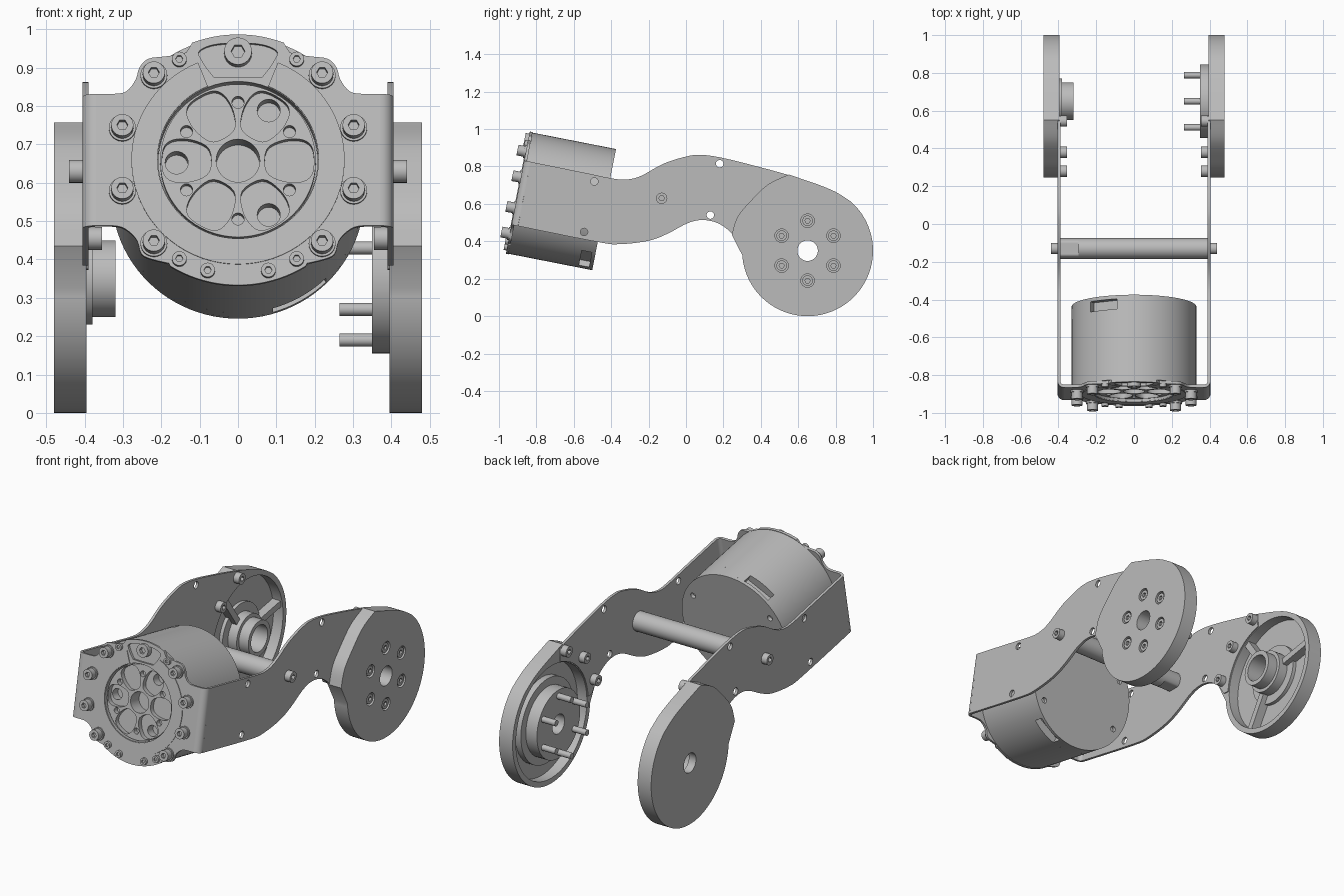
import bpy, bmesh
from math import sin, cos, pi, radians
from mathutils import Matrix, Vector

if "Cube" in bpy.data.objects:
    bpy.data.objects.remove(bpy.data.objects["Cube"], do_unlink=True)

metal = bpy.data.materials.new("grey metal")
metal.use_nodes = True
GREY = (0.5, 0.5, 0.5, 1)
metal.diffuse_color = GREY
metal.node_tree.nodes["Principled BSDF"].inputs["Base Color"].default_value = GREY

# Drawing frames: SIDE draws (y, z) and extrudes x; FRONT draws the tilted motor
# face and extrudes forward; BEND draws (across, backward) and extrudes up the face
SIDE = Matrix(((0, 0, 1, 0), (1, 0, 0, 0), (0, 1, 0, 0), (0, 0, 0, 1)))
BEND = Matrix.Translation((0, -0.899, 0.66)) @ Matrix.Rotation(radians(-11.1), 4, 'X')
FRONT = BEND @ Matrix.Rotation(pi / 2, 4, 'X')
parts = []


def slab(name, loops, d0, d1, frame):
    """Extrude an outline (first loop) with holes (other loops) from d0 to d1."""
    cu = bpy.data.curves.new(name, 'CURVE')
    cu.dimensions, cu.fill_mode = '2D', 'BOTH'
    cu.extrude = abs(d1 - d0) / 2
    for loop in loops:
        sp = cu.splines.new('POLY')
        sp.points.add(len(loop) - 1)
        for p, (x, y) in zip(sp.points, loop):
            p.co = (x, y, 0, 1)
        sp.use_cyclic_u = True
    tmp = bpy.data.objects.new(name, cu)
    bpy.context.collection.objects.link(tmp)
    dg = bpy.context.evaluated_depsgraph_get()
    me = bpy.data.meshes.new_from_object(tmp.evaluated_get(dg))
    bpy.data.objects.remove(tmp, do_unlink=True)
    bpy.data.curves.remove(cu)
    bm = bmesh.new()
    bm.from_mesh(me)
    bmesh.ops.remove_doubles(bm, verts=bm.verts, dist=0.00005)
    bmesh.ops.transform(bm, matrix=frame @ Matrix.Translation((0, 0, (d0 + d1) / 2)), verts=bm.verts)
    bmesh.ops.recalc_face_normals(bm, faces=bm.faces)
    bm.to_mesh(me)
    bm.free()
    me.name = name
    me.materials.clear()
    me.materials.append(metal)
    ob = bpy.data.objects.new(name, me)
    bpy.context.collection.objects.link(ob)
    parts.append(ob)
    return ob


def arc(cx, cy, r, a0, a1, n=24):
    return [(cx + r * cos(radians(a0 + (a1 - a0) * i / n)),
             cy + r * sin(radians(a0 + (a1 - a0) * i / n))) for i in range(n + 1)]


def circle(cx, cy, r, n=32):
    return arc(cx, cy, r, 0, 360, n)[:-1]


def polar(r, a):
    return r * cos(radians(a)), r * sin(radians(a))


def turn(pts, a, cx=0, cy=0):
    c, s = cos(radians(a)), sin(radians(a))
    return [(cx + x * c - y * s, cy + x * s + y * c) for x, y in pts]


def smooth(pts, closed=False, n=6):
    """Smooth curve through the points."""
    v = [Vector(p) for p in pts]
    v = [v[-1]] + v + v[:2] if closed else [v[0]] + v + [v[-1]]
    out = []
    for a, b, c, d in zip(v, v[1:], v[2:], v[3:]):
        for i in range(n):
            t = i / n
            p = 0.5 * (2 * b + (c - a) * t + (2 * a - 5 * b + 4 * c - d) * t * t
                       + (3 * b - a - 3 * c + d) * t ** 3)
            out.append((p.x, p.y))
    return out if closed else out + [tuple(pts[-1])]


def screw(name, x, y, r, d0, d1, frame):
    """Cap screw head with a hex socket at the d1 end."""
    mid = d0 + (d1 - d0) * 0.4
    slab(name + "_base", [circle(x, y, r, 24)], d0, mid, frame)
    slab(name + "_head", [circle(x, y, r, 24), circle(x, y, r * 0.5, 6)], mid, d1, frame)


HY, HZ, HR = 0.65, 0.35, 0.35   # hub centre and cap radius

# Side arms
upper = smooth([(-0.831, 0.825), (-0.55, 0.768), (-0.40, 0.737), (-0.32, 0.73), (-0.24, 0.75),
                (-0.12, 0.815), (0, 0.853), (0.08, 0.862), (0.2, 0.845), (0.42, 0.79), (0.57, 0.748)])
lower = smooth([(0.29, 0.375), (0.25, 0.435), (0.2, 0.48), (0.14, 0.507), (0.07, 0.513), (0, 0.493),
                (-0.1, 0.44), (-0.2, 0.403), (-0.35, 0.385), (-0.47, 0.396), (-0.898, 0.4815)])
arm = upper + arc(HY, HZ, 0.325, 103, 176) + lower
arm_holes = [circle(y, z, 0.02, 20) for y, z in
             ((0.18, 0.815), (0.13, 0.54), (-0.49, 0.72), (-0.545, 0.45))]

# Round end caps: outline of outer plate and rim
cap = (smooth([(0.245, 0.435), (0.275, 0.53), (0.345, 0.615), (0.44, 0.705), (0.55, 0.757)])
       + smooth([(0.62, 0.733), (0.71, 0.702), (0.8, 0.664), (0.87, 0.62)])
       + arc(HY, HZ, HR, 48, -176, 64))
bolt_ring = [(HY + x, HZ + y) for x, y in (polar(0.16, 30 + 60 * k) for k in range(6))]
bore = circle(HY, HZ, 0.055)

for s, side in ((1, "left"), (-1, "right")):
    slab(side + "_arm", [arm] + arm_holes, s * 0.39, s * 0.405, SIDE)
    slab(side + "_cap_rim", [cap, circle(HY, HZ, 0.32, 64)], s * 0.395, s * 0.455, SIDE)
    holes = [circle(y, z, 0.036, 24) for y, z in bolt_ring] if s > 0 else []
    slab(side + "_cap_plate", [cap, bore] + holes, s * 0.455, s * 0.48, SIDE)
    for y, z in ((0.545, 0.72), (0.38, 0.62), (0.28, 0.455)):
        screw(side + "_arm_screw", y, z, 0.03, s * 0.39, s * 0.355, SIDE)
    screw(side + "_crossbar_screw", -0.13, 0.63, 0.03, s * 0.405, s * 0.44, SIDE)
    # Rounded bracket corner
    bend = arc(s * 0.37, 0.035, 0.035, -90, -90 + s * 90, 8) + arc(s * 0.37, 0.035, 0.02, -90 + s * 90, -90, 8)
    slab(side + "_bracket_bend", [bend], -0.175, 0.175, BEND)

# Driven hub with pins on the left cap
slab("hub_step", [circle(HY, HZ, 0.24, 48), circle(HY, HZ, 0.19, 48)], 0.42, 0.455, SIDE)
slab("hub_disc", [circle(HY, HZ, 0.195, 48), bore], 0.35, 0.455, SIDE)
for y, z in bolt_ring:
    slab("hub_pin", [circle(y, z, 0.017, 16)], 0.265, 0.35, SIDE)
    screw("hub_screw", y, z, 0.028, 0.455, 0.475, SIDE)

# Bearing boss with ribs on the right cap
slab("boss_step", [circle(HY, HZ, 0.17, 48), bore], -0.455, -0.435, SIDE)
slab("boss_base", [circle(HY, HZ, 0.12, 48), circle(HY, HZ, 0.075)], -0.435, -0.38, SIDE)
slab("boss_tube", [circle(HY, HZ, 0.1, 48), circle(HY, HZ, 0.075)], -0.38, -0.32, SIDE)
for a in (10, 125, 240):
    rib = turn([(0.115, -0.018), (0.325, -0.018), (0.325, 0.018), (0.115, 0.018)], a, HY, HZ)
    slab("cap_rib", [rib], -0.455, -0.405, SIDE)

# Crossbar with wrench flats at one end
bar = circle(-0.13, 0.63, 0.055, 48)
slab("crossbar", [bar], -0.295, 0.39, SIDE)
slab("crossbar_flats", [[(y, min(max(z, 0.588), 0.672)) for y, z in bar]], -0.39, -0.295, SIDE)

# Front plate of the bracket, with lugs around the motor
half = (arc(0, 0, 0.333, 90, 69, 8)
        + smooth([(0.135, 0.285), (0.165, 0.278), (0.195, 0.274), (0.235, 0.268), (0.257, 0.245),
                  (0.266, 0.215), (0.285, 0.187), (0.31, 0.176), (0.37, 0.175)], n=3)
        + smooth([(0.37, -0.175), (0.315, -0.176), (0.285, -0.19), (0.263, -0.215), (0.252, -0.25),
                  (0.225, -0.264), (0.18, -0.275)], n=3)
        + arc(0, 0, 0.333, -58, -90, 10))
outline = half + [(-x, y) for x, y in reversed(half[1:-1])]
window = smooth([(-0.1, 0.29), (-0.05, 0.308), (0.05, 0.308), (0.1, 0.29), (0.095, 0.265), (0.067, 0.225),
                 (0.05, 0.219), (-0.05, 0.219), (-0.067, 0.225), (-0.095, 0.265)], True, 4)
slab("bracket_front", [outline, circle(0, 0, 0.208, 64), window], -0.015, 0, FRONT)
slab("motor_face_ring", [arc(0, 0, 0.278, 112, 428, 64) + arc(0, 0, 0.21, 428, 112, 64)], 0, 0.004, FRONT)

# Motor face with petal pockets
petal = smooth([(0.075, -0.03), (0.075, 0.03), (0.12, 0.055), (0.17, 0.055),
                (0.195, 0.03), (0.195, -0.03), (0.17, -0.055), (0.12, -0.055)], True, 4)
petals = [turn(petal, 60 * k) for k in range(6)]
pin_holes = [circle(*polar(0.155, 30 + 60 * k), 0.016, 16) for k in range(6)]
centre = circle(0, 0, 0.057)
slab("motor_face", [circle(0, 0, 0.203, 64), centre] + petals + pin_holes, -0.04, -0.012, FRONT)

# Motor can, in layers: open mouth, pierced floor, body, slotted band, rear cover
can = circle(0, 0, 0.33, 96)
slab("can_mouth", [can, circle(0, 0, 0.208, 64)], -0.04, -0.015, FRONT)
vents = [circle(*polar(0.16, a), 0.03, 24) for a in (60, 180, 300)]
slab("can_floor", [can, centre] + vents, -0.09, -0.04, FRONT)
slab("can_body", [can], -0.395, -0.09, FRONT)
slotted = []
for a in (120, 300):
    slotted += turn([(0.285, -0.08), (0.285, 0.08)], a) + arc(0, 0, 0.33, a + 14, a + 166, 40)
slab("can_slots", [slotted], -0.45, -0.395, FRONT)
rear_holes = [circle(*polar(0.28, a), 0.016, 16) for a in (30, 150, 210, 330)]
slab("can_rear", [can] + rear_holes, -0.47, -0.45, FRONT)

# Motor screws
for a in (15.5, 45.5, 134.5, 164.5, 195.5, 225.5, 314.5, 344.5):
    x, y = polar(0.313, a)
    slab("motor_washer", [circle(x, y, 0.035, 24)], 0, 0.01, FRONT)
    screw("motor_screw", x, y, 0.029, 0.01, 0.046, FRONT)
screw("top_screw", 0, 0.285, 0.036, -0.015, 0.02, FRONT)
for a in (60, 120, 240, 255, 285, 300):
    x, y = polar(0.306, a)
    screw("small_screw", x, y, 0.019, 0, 0.016, FRONT)

# Smooth the round walls and keep the edges sharp
bpy.ops.object.select_all(action='DESELECT')
for ob in parts:
    ob.select_set(True)
bpy.context.view_layer.objects.active = parts[0]
bpy.ops.object.shade_smooth_by_angle(angle=radians(30))
